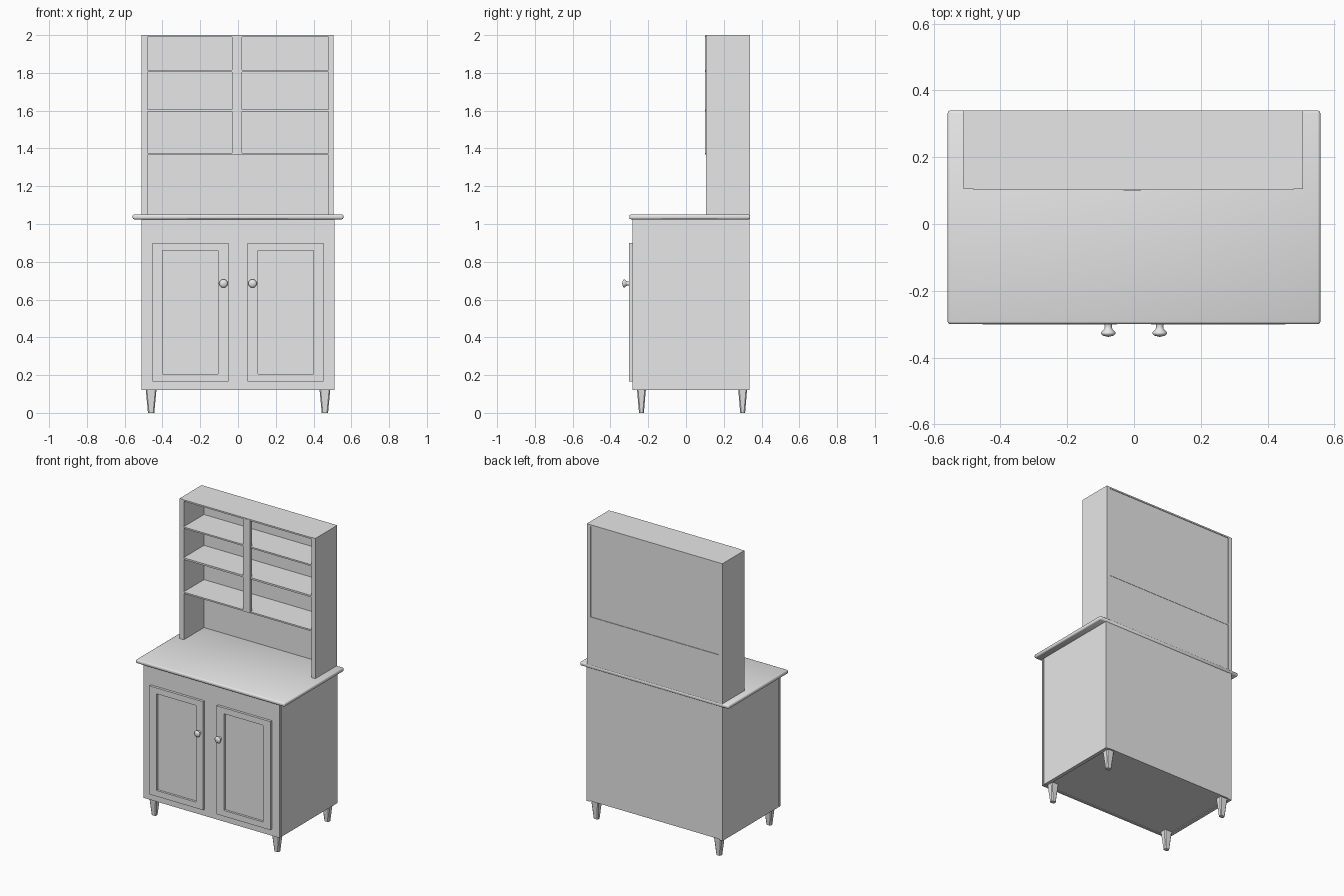
import bpy, bmesh, math

cube = bpy.data.objects.get("Cube")
if cube:
    bpy.data.objects.remove(cube, do_unlink=True)

paint = bpy.data.materials.new("light_grey_paint")
paint.use_nodes = True
grey = (0.8, 0.8, 0.8, 1)
paint.diffuse_color = grey
paint.node_tree.nodes["Principled BSDF"].inputs["Base Color"].default_value = grey


def finish(name, bm):
    bmesh.ops.recalc_face_normals(bm, faces=bm.faces)
    mesh = bpy.data.meshes.new(name)
    bm.to_mesh(mesh)
    bm.free()
    mesh.materials.append(paint)
    obj = bpy.data.objects.new(name, mesh)
    bpy.context.collection.objects.link(obj)
    return obj


def add_box(bm, x, y, z):
    """Add a box given its (low, high) range on each axis."""
    verts = bmesh.ops.create_cube(bm, size=1)["verts"]
    for v in verts:
        v.co = [r[0] if c < 0 else r[1] for c, r in zip(v.co, (x, y, z))]
    return verts


def box(name, x, y, z):
    bm = bmesh.new()
    add_box(bm, x, y, z)
    return finish(name, bm)


def mirrored(side, low, high):
    return tuple(sorted((side * low, side * high)))


# Lower cabinet: carcass, side panels and front face frame
box("cabinet_body", (-0.505, 0.505), (-0.275, 0.335), (0.125, 1.03))
box("cabinet_front", (-0.51, 0.51), (-0.284, -0.27), (0.12, 1.03))
for side, label in ((-1, "right"), (1, "left")):
    box(label + "_cabinet_side", mirrored(side, 0.485, 0.51), (-0.261, 0.337), (0.12, 1.03))

# Worktop with softened edges
worktop = box("worktop", (-0.558, 0.558), (-0.3, 0.34), (1.025, 1.05))
bevel = worktop.modifiers.new("rounded_edge", "BEVEL")
bevel.width = 0.008
bevel.segments = 2
worktop.data.polygons.foreach_set("use_smooth", [True] * len(worktop.data.polygons))


def door(side, label):
    """Door frame around a recessed centre panel."""
    bm = bmesh.new()
    depth = (-0.301, -0.28)
    for x in ((0.051, 0.105), (0.4, 0.453)):
        add_box(bm, mirrored(side, *x), depth, (0.165, 0.9))
    for z in ((0.165, 0.205), (0.86, 0.9)):
        add_box(bm, mirrored(side, 0.105, 0.4), depth, z)
    finish(label + "_door_frame", bm)
    box(label + "_door_panel", mirrored(side, 0.1, 0.405), (-0.286, -0.28), (0.2, 0.865))


def knob(side, label):
    """Turned knob spun around the y axis."""
    profile = [(0.012, 0), (0.0105, 0.008), (0.012, 0.014), (0.021, 0.024),
               (0.0225, 0.028), (0.016, 0.034), (0, 0.038)]
    bm = bmesh.new()
    verts = [bm.verts.new((side * 0.077 + r, -0.3 - d, 0.685)) for r, d in profile]
    edges = [bm.edges.new(pair) for pair in zip(verts, verts[1:])]
    bmesh.ops.spin(bm, geom=verts + edges, cent=(side * 0.077, 0, 0.685),
                   axis=(0, 1, 0), angle=math.tau, steps=20)
    bmesh.ops.remove_doubles(bm, verts=bm.verts, dist=0.0001)
    for f in bm.faces:
        f.smooth = True
    finish(label + "_knob", bm)


def leg(name, x, y):
    """Tapered foot with chamfered upright corners."""
    bm = bmesh.new()
    verts = add_box(bm, (x - 0.029, x + 0.029), (y - 0.024, y + 0.024), (0, 0.13))
    for v in verts:
        if v.co.z < 0.01:
            v.co.x = x + (v.co.x - x) * 0.58
            v.co.y = y + (v.co.y - y) * 0.54
    uprights = [e for e in bm.edges if abs(e.verts[0].co.z - e.verts[1].co.z) > 0.1]
    bmesh.ops.bevel(bm, geom=uprights, offset=0.006, segments=1, affect="EDGES")
    finish(name, bm)


for side, label in ((-1, "right"), (1, "left")):
    door(side, label)
    knob(side, label)
    leg(label + "_front_leg", side * 0.46, -0.236)
    leg(label + "_back_leg", side * 0.46, 0.3)

# Upper shelf unit: sides, back boards, shelves, top and centre stile
box("right_hutch_side", (-0.511, -0.48), (0.105, 0.34), (1.045, 2))
box("left_hutch_side", (0.478, 0.506), (0.105, 0.34), (1.045, 2))
box("upper_back_board", (-0.485, 0.485), (0.322, 0.336), (1.37, 1.995))
box("lower_back_board", (-0.485, 0.485), (0.322, 0.338), (1.045, 1.366))
for name, low, high in (("bottom_shelf", 1.365, 1.375), ("middle_shelf", 1.595, 1.607),
                        ("upper_shelf", 1.806, 1.816), ("hutch_top", 1.99, 2)):
    back = 0.34 if name in ("bottom_shelf", "hutch_top") else 0.33
    box(name, (-0.48, 0.478), (0.102, back), (low, high))
box("centre_stile", (-0.032, 0.021), (0.101, 0.121), (1.37, 1.995))
